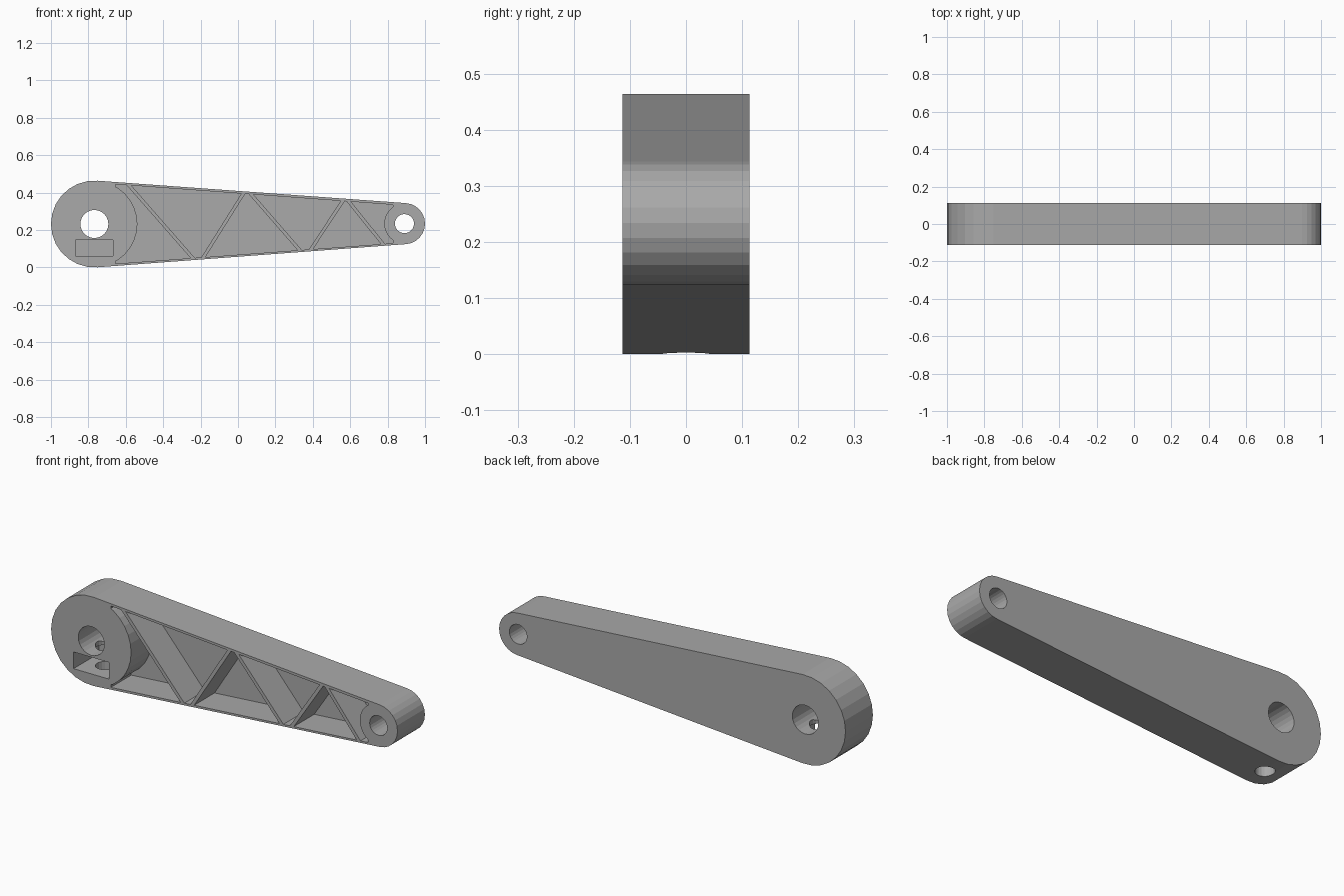
import bpy, bmesh, math
from mathutils import Vector

cube = bpy.data.objects.get("Cube")
if cube:
    bpy.data.objects.remove(cube, do_unlink=True)

HALF = 0.113                      # half thickness of the arm
FLOOR = 0.055                     # y of the pocket floor
BIG, BIG_R = (-0.768, 0.232), 0.232
SMALL, SMALL_R = (0.89, 0.234), 0.11
TILT = math.asin((BIG_R - SMALL_R) / (SMALL[0] - BIG[0]))

grey = bpy.data.materials.new("grey plastic")
grey.use_nodes = True
colour = (0.4, 0.4, 0.4, 1)
grey.diffuse_color = colour
grey.node_tree.nodes["Principled BSDF"].inputs["Base Color"].default_value = colour


def prism(name, points, y0, y1):
    """Extrude an x-z profile from y0 to y1."""
    bm = bmesh.new()
    face = bm.faces.new([bm.verts.new((x, y0, z)) for x, z in points])
    ext = bmesh.ops.extrude_face_region(bm, geom=[face])["geom"]
    verts = [v for v in ext if isinstance(v, bmesh.types.BMVert)]
    bmesh.ops.translate(bm, verts=verts, vec=(0, y1 - y0, 0))
    bmesh.ops.recalc_face_normals(bm, faces=bm.faces)
    mesh = bpy.data.meshes.new(name)
    bm.to_mesh(mesh)
    bm.free()
    mesh.materials.append(grey)
    obj = bpy.data.objects.new(name, mesh)
    bpy.context.collection.objects.link(obj)
    return obj


def arc(centre, radius, a0, a1, steps):
    angles = [a0 + (a1 - a0) * i / steps for i in range(steps + 1)]
    return [(centre[0] + radius * math.cos(a), centre[1] + radius * math.sin(a))
            for a in angles]


def circle(centre, radius, sides=24):
    return arc(centre, radius, 0, math.tau, sides)[:-1]


def box(x0, x1, z0, z1):
    return [(x0, z0), (x1, z0), (x1, z1), (x0, z1)]


def subtract(target, cutter):
    """Cut one solid out of another and drop the cutter."""
    mod = target.modifiers.new("cut", 'BOOLEAN')
    mod.operation, mod.solver, mod.object = 'DIFFERENCE', 'EXACT', cutter
    bpy.context.view_layer.objects.active = target
    bpy.ops.object.modifier_apply(modifier=mod.name)
    bpy.data.objects.remove(cutter, do_unlink=True)


# Tapered arm with two rounded ends
top = math.pi / 2 - TILT
outline = (arc(BIG, BIG_R, top, math.tau - top, 14)
           + arc(SMALL, SMALL_R, -top, top, 12))
arm = prism("lever_arm", outline, -HALF, HALF)

# Pocket space inside the thin side walls
WALL = 0.012


def edge_z(x, side):
    """Inner face of the upper (+1) or lower (-1) wall."""
    start = BIG[0] + BIG_R * math.sin(TILT)
    z = BIG_R * math.cos(TILT) - (x - start) * math.tan(TILT) - WALL
    return BIG[1] + side * z


X0, X1 = -0.655, 0.83
pocket = prism("pocket_cutter", [(X0, edge_z(X0, -1)), (X1, edge_z(X1, -1)),
                                 (X1, edge_z(X1, 1)), (X0, edge_z(X0, 1))],
               -HALF - 0.05, FLOOR)

# Bosses and zigzag ribs stay solid
for centre, radius in ((BIG, BIG_R - 0.002), (SMALL, SMALL_R - 0.002)):
    subtract(pocket, prism("boss", circle(centre, radius, 32), -0.3, 0.3))

ribs = [(-0.583, -0.242), (0.028, -0.185), (0.07, 0.33),
        (0.56, 0.39), (0.592, 0.775)]
for x_top, x_low in ribs:
    a = Vector((x_top, edge_z(x_top, 1)))
    b = Vector((x_low, edge_z(x_low, -1)))
    along = (b - a).normalized()
    across = Vector((-along.y, along.x)) * 0.009
    a, b = a - along * 0.06, b + along * 0.06
    corners = [a + across, b + across, b - across, a - across]
    subtract(pocket, prism("rib", corners, -0.3, 0.3))
subtract(arm, pocket)

# Shaft holes
subtract(arm, prism("big_hole", circle(BIG, 0.075), -0.3, 0.3))
subtract(arm, prism("small_hole", circle(SMALL, 0.051), -0.3, 0.3))

# Nut slot and the clamping screw hole below the big shaft hole
subtract(arm, prism("nut_slot", box(-0.87, -0.667, 0.06, 0.147), -0.3, 0.095))
bpy.ops.mesh.primitive_cylinder_add(vertices=20, radius=0.046, depth=0.28,
                                    location=(BIG[0], 0, 0.09))
subtract(arm, bpy.context.object)

# Flat facets
for poly in arm.data.polygons:
    poly.use_smooth = False
